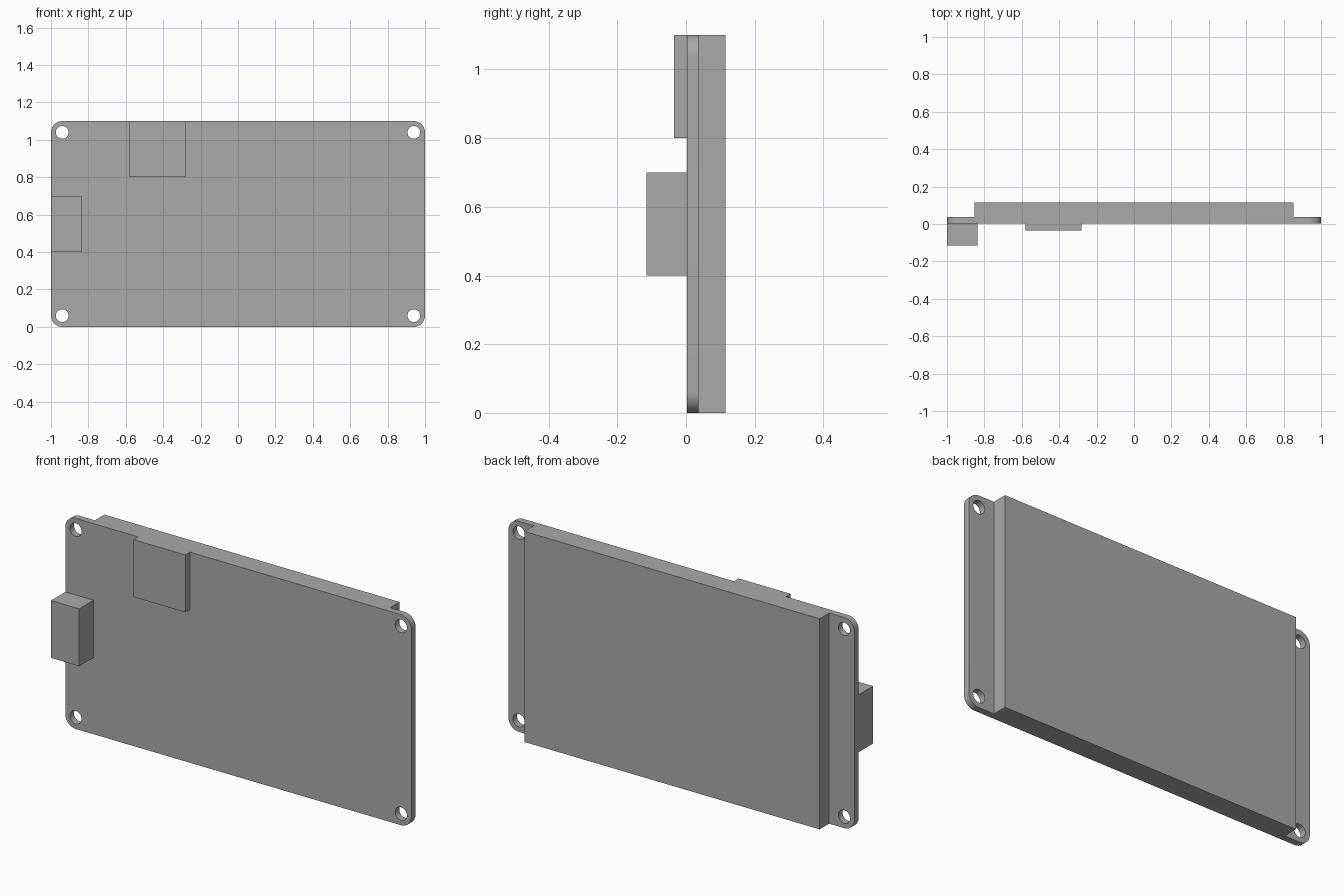
import bpy
import bmesh
from math import cos, sin, pi, radians
from mathutils import Vector

cube = bpy.data.objects.get("Cube")
if cube:
    bpy.data.objects.remove(cube, do_unlink=True)

# Overall sizes
HALF_W, HEIGHT = 1.0, 1.1
BOARD_FRONT, BOARD_BACK = 0.003, 0.037
INSET = 0.06          # corner radius and hole centre distance
HOLE_R = 0.034

grey = bpy.data.materials.new("plain grey")
grey.use_nodes = True
colour = (0.4, 0.4, 0.4, 1)
grey.diffuse_color = colour
grey.node_tree.nodes["Principled BSDF"].inputs["Base Color"].default_value = colour


def add_object(name, bm):
    mesh = bpy.data.meshes.new(name)
    bmesh.ops.recalc_face_normals(bm, faces=bm.faces)
    bm.to_mesh(mesh)
    bm.free()
    mesh.materials.append(grey)
    obj = bpy.data.objects.new(name, mesh)
    bpy.context.collection.objects.link(obj)
    return obj


def box(name, low, high):
    bm = bmesh.new()
    bmesh.ops.create_cube(bm, size=1)
    low, high = Vector(low), Vector(high)
    bmesh.ops.scale(bm, vec=high - low, verts=bm.verts)
    bmesh.ops.translate(bm, vec=(low + high) / 2, verts=bm.verts)
    return add_object(name, bm)


def arc(cx, cz, radius, start, sweep, steps):
    return [(cx + radius * cos(start + sweep * i / steps),
             cz + radius * sin(start + sweep * i / steps)) for i in range(steps + 1)]


def add_loop(bm, points):
    verts = [bm.verts.new((x, BOARD_FRONT, z)) for x, z in points]
    return [bm.edges.new((v, verts[i - 1])) for i, v in enumerate(verts)]


# Circuit board: rounded outline with four mounting holes
right, top = HALF_W - INSET, HEIGHT - INSET
corners = [(right, top), (-right, top), (-right, INSET), (right, INSET)]
bm = bmesh.new()
outline = []
for i, (x, z) in enumerate(corners):
    outline += arc(x, z, INSET, i * pi / 2, pi / 2, 12)
edges = add_loop(bm, outline)
for x, z in corners:
    edges += add_loop(bm, arc(x, z, HOLE_R, 0, 2 * pi, 32)[:-1])
bmesh.ops.triangle_fill(bm, edges=edges, use_beauty=True, normal=(0, -1, 0))
extruded = bmesh.ops.extrude_face_region(bm, geom=bm.faces[:], use_keep_orig=True)
moved = [g for g in extruded["geom"] if isinstance(g, bmesh.types.BMVert)]
bmesh.ops.translate(bm, vec=(0, BOARD_BACK - BOARD_FRONT, 0), verts=moved)
board = add_object("circuit_board", bm)
bpy.ops.object.select_all(action="DESELECT")
board.select_set(True)
bpy.context.view_layer.objects.active = board
bpy.ops.object.shade_smooth_by_angle(angle=radians(30))

# Display panel on the back, connectors on the front
box("display_panel", (-0.853, BOARD_BACK, 0), (0.853, 0.115, HEIGHT))
box("side_connector", (-HALF_W, -0.115, 0.4), (-0.837, BOARD_FRONT, 0.7))
box("top_connector", (-0.58, -0.035, 0.8), (-0.28, BOARD_FRONT, HEIGHT))
